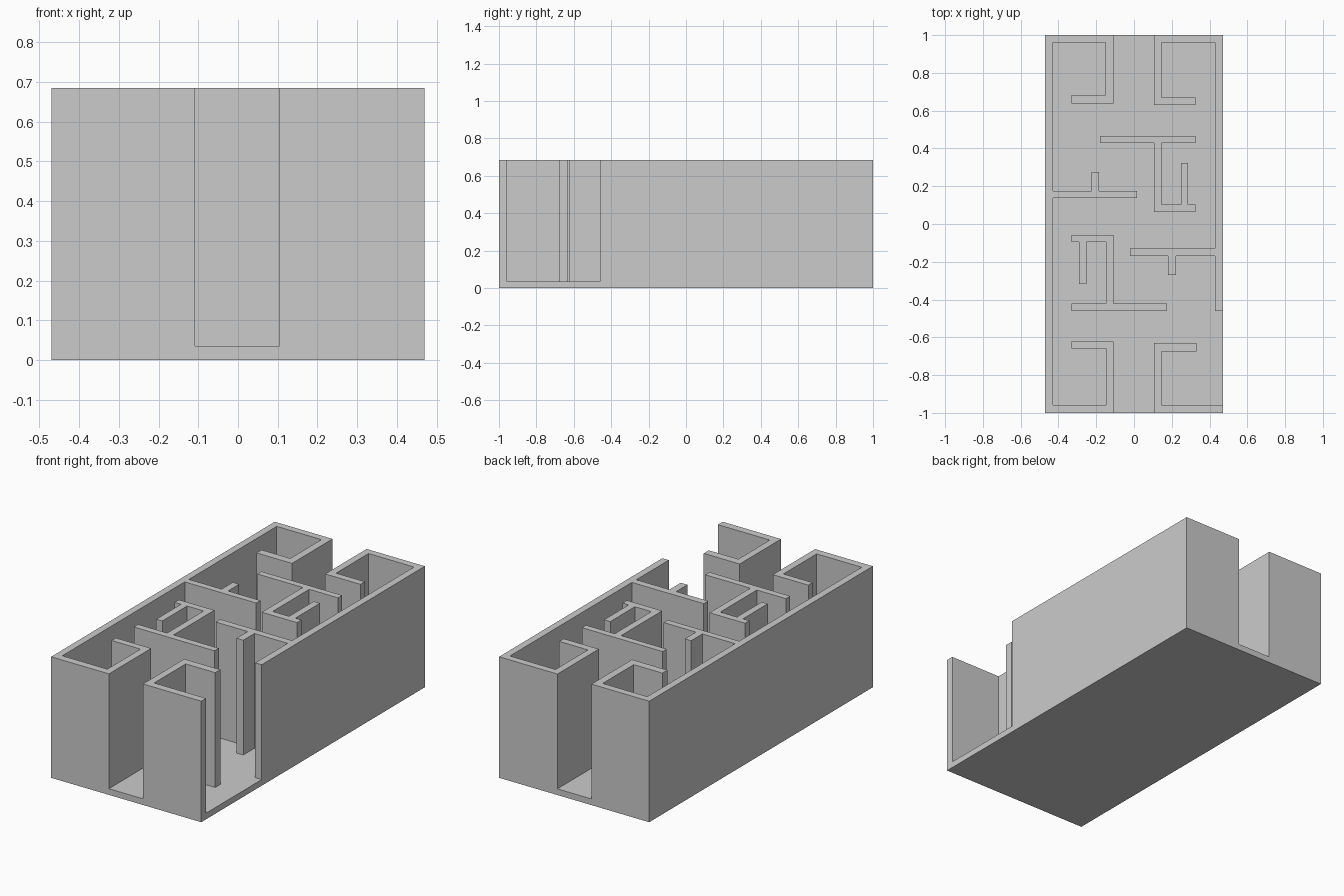
import bpy, bmesh

if "Cube" in bpy.data.objects:
    bpy.data.objects.remove(bpy.data.objects["Cube"])

FLOOR_TOP = 0.035
WALL_BASE = 0.003
WALL_TOP = 0.685
W, E = 0.47, 0.43      # outer and inner faces of the long walls


def add_walls(name, strips):
    """Merge touching strips (x0, x1, y0, y1) into one outline and raise it."""
    xs = sorted({v for s in strips for v in s[:2]})
    ys = sorted({v for s in strips for v in s[2:]})
    bm = bmesh.new()
    for x0, x1 in zip(xs, xs[1:]):
        for y0, y1 in zip(ys, ys[1:]):
            cx, cy = (x0 + x1) / 2, (y0 + y1) / 2
            if any(a < cx < b and c < cy < d for a, b, c, d in strips):
                corners = ((x0, y0), (x1, y0), (x1, y1), (x0, y1))
                bm.faces.new([bm.verts.new((x, y, WALL_BASE)) for x, y in corners])
    bmesh.ops.remove_doubles(bm, verts=bm.verts[:], dist=1e-5)
    bmesh.ops.dissolve_limit(bm, angle_limit=0.01, verts=bm.verts[:], edges=bm.edges[:])
    bm.normal_update()
    mesh = bpy.data.meshes.new(name)
    bm.to_mesh(mesh)
    bm.free()
    obj = bpy.data.objects.new(name, mesh)
    bpy.context.collection.objects.link(obj)
    height = obj.modifiers.new("height", 'SOLIDIFY')
    height.thickness = WALL_TOP - WALL_BASE
    height.offset = 1
    return obj


# Floor slab
bpy.ops.mesh.primitive_cube_add(size=1, location=(0, 0, FLOOR_TOP / 2))
floor = bpy.context.object
floor.name = "floor"
floor.scale = (2 * W, 2, FLOOR_TOP)
bpy.ops.object.transform_apply(location=False, rotation=False, scale=True)

# Left long wall with both corner rooms and the short T partition
add_walls("left_walls", [
    (-W, -E, -1, 1),
    (-W, -0.108, 0.96, 1), (-0.15, -0.108, 0.637, 1), (-0.33, -0.108, 0.637, 0.682),
    (-W, -0.108, -1, -0.957), (-0.148, -0.108, -1, -0.622), (-0.33, -0.108, -0.66, -0.622),
    (-W, 0.017, 0.138, 0.175), (-0.225, -0.185, 0.138, 0.275),
])

# Right long wall, stopping at the side entrance, with back room and T partition
add_walls("right_walls", [
    (E, W, -0.46, 1),
    (0.105, W, 0.96, 1), (0.105, 0.145, 0.63, 1), (0.105, 0.325, 0.63, 0.67),
    (-0.02, W, -0.17, -0.13), (0.18, 0.222, -0.27, -0.13),
])

# Front right room, open towards the side entrance
add_walls("front_right_room", [
    (0.105, W, -1, -0.957), (0.105, 0.145, -1, -0.63), (0.105, 0.33, -0.675, -0.63),
])

# Freestanding partitions in the middle
add_walls("back_partition", [
    (-0.18, 0.325, 0.43, 0.467), (0.105, 0.145, 0.063, 0.467),
    (0.105, 0.325, 0.063, 0.103), (0.248, 0.287, 0.063, 0.323),
])
add_walls("front_partition", [
    (-0.33, 0.175, -0.46, -0.422), (-0.148, -0.108, -0.46, -0.057),
    (-0.33, -0.108, -0.095, -0.057), (-0.29, -0.252, -0.317, -0.057),
])
